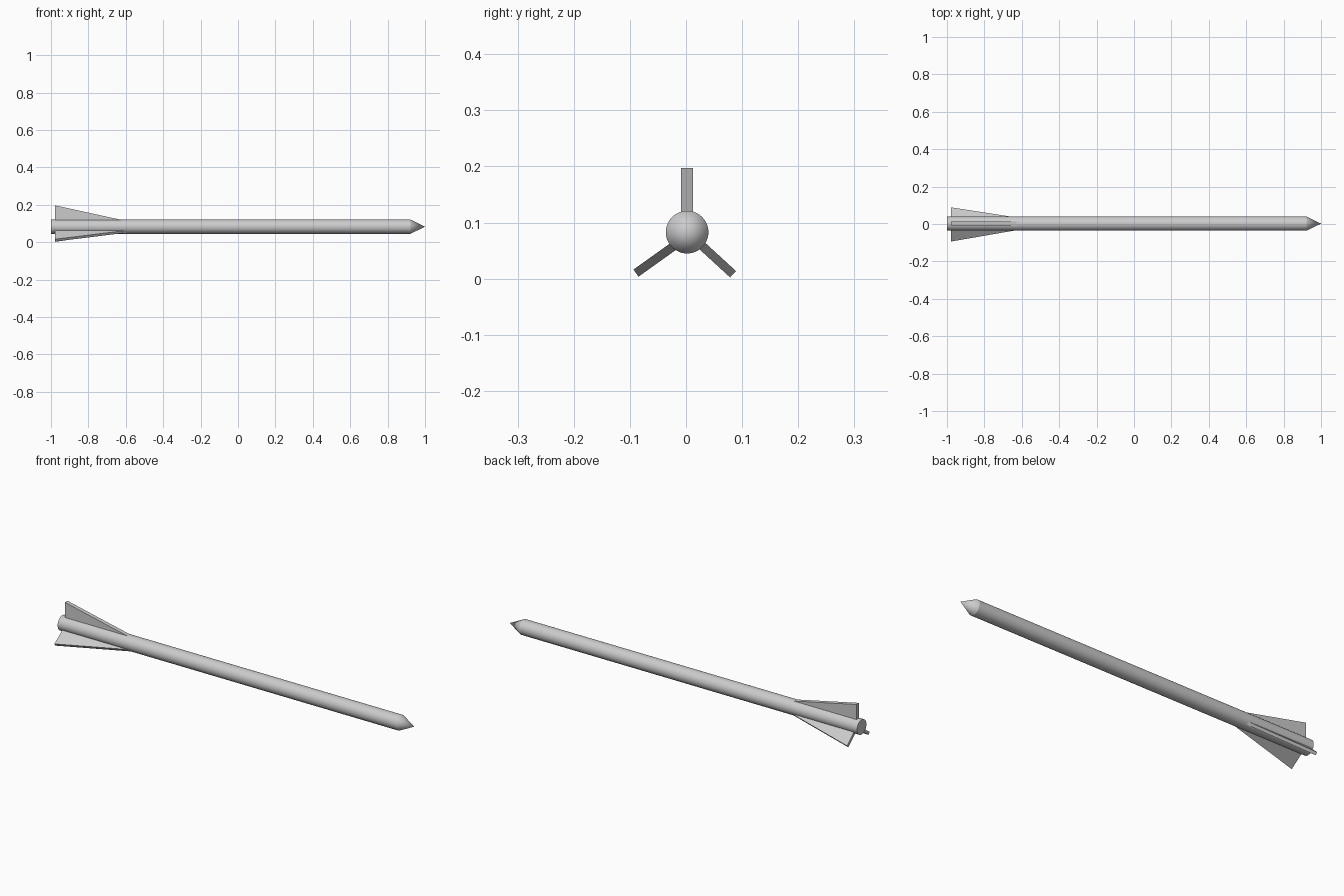
import bpy, bmesh
from math import radians, cos, sin, pi
from mathutils import Vector

if "Cube" in bpy.data.objects:
    bpy.data.objects.remove(bpy.data.objects["Cube"])

CY, CZ, R = 0.002, 0.083, 0.038   # body axis position and radius


def make_object(name, bm):
    bmesh.ops.recalc_face_normals(bm, faces=bm.faces)
    mesh = bpy.data.meshes.new(name)
    bm.to_mesh(mesh)
    bm.free()
    ob = bpy.data.objects.new(name, mesh)
    bpy.context.collection.objects.link(ob)
    return ob


def body_of_revolution(name, profile, sides=48):
    """Lathe (x, radius) points around the body axis."""
    bm = bmesh.new()
    verts = [bm.verts.new((x, CY, CZ + r)) for x, r in profile]
    edges = [bm.edges.new(p) for p in zip(verts, verts[1:])]
    bmesh.ops.spin(bm, geom=verts + edges, cent=(0, CY, CZ), axis=(1, 0, 0),
                   angle=2 * pi, steps=sides)
    bmesh.ops.remove_doubles(bm, verts=bm.verts, dist=1e-5)
    ob = make_object(name, bm)
    bpy.ops.object.select_all(action='DESELECT')
    ob.select_set(True)
    bpy.context.view_layer.objects.active = ob
    bpy.ops.object.shade_smooth_by_angle(angle=radians(25))


def fin(name, angle, thickness, tip, shift=0.0):
    """Swept triangular plate pointing outwards at the given roll angle."""
    out = Vector((0, cos(angle), sin(angle)))
    side = Vector((0, -sin(angle), cos(angle)))
    root = Vector((0, CY, CZ + shift))
    profile = [(-0.978, 0.025), (-0.978, tip), (-0.63, R), (-0.57, 0.025)]
    bm = bmesh.new()
    face = bm.faces.new([bm.verts.new(Vector((x, 0, 0)) + root + out * r
                                      - side * thickness / 2) for x, r in profile])
    ext = bmesh.ops.extrude_face_region(bm, geom=[face])
    moved = [v for v in ext['geom'] if isinstance(v, bmesh.types.BMVert)]
    bmesh.ops.translate(bm, verts=moved, vec=side * thickness)
    make_object(name, bm)


# Long tube with a flat tail, and pointed nose
body_of_revolution("body_tube", [(-1.0, 0), (-1.0, R), (0.922, R), (0.922, 0)])
body_of_revolution("nose_cone", [(0.922, 0), (0.922, R), (1.0, 0)])

# Three tail fins
fin("top_fin", radians(90), 0.0214, 0.114)
fin("back_lower_fin", radians(-42.5), 0.0155, 0.111)
fin("front_lower_fin", radians(-144.5), 0.0155, 0.112, -0.008)
